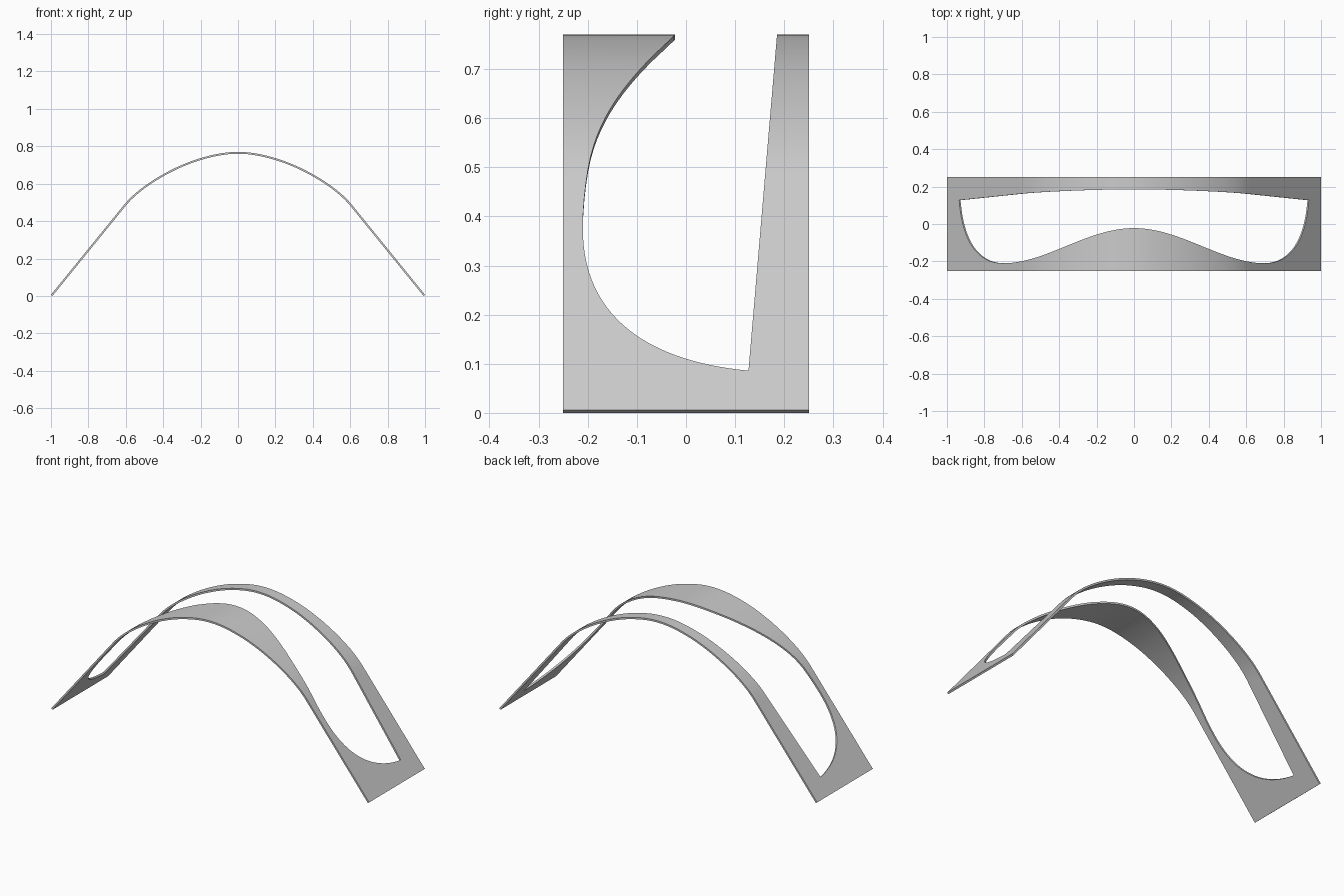
import bpy
import bmesh
import math

cube = bpy.data.objects.get("Cube")
if cube:
    bpy.data.objects.remove(cube, do_unlink=True)

HALF_DEPTH = 0.25
THICKNESS = 0.01
STEPS = 28


def bezier(p, t):
    """Point on a cubic curve with four control points."""
    s = 1 - t
    w = (s ** 3, 3 * s * s * t, 3 * s * t * t, t ** 3)
    return tuple(sum(k * q[i] for k, q in zip(w, p)) for i in range(2))


# Arch profile (x, z), from the crown out to the straight leg
ARCH = [
    [(0, 0.77), (0.07, 0.77), (0.13, 0.757), (0.2, 0.737)],
    [(0.2, 0.737), (0.35, 0.692), (0.53, 0.587), (0.61, 0.486)],
    [(0.61, 0.486), (0.74, 0.326), (0.87, 0.166), (1, 0.006)],
]
# Front edge of the opening (x, y), from the crown out to its corner
OPENING = [
    [(0, -0.022), (0.25, -0.022), (0.47, -0.21), (0.7, -0.21)],
    [(0.7, -0.21), (0.85, -0.21), (0.92, -0.07), (0.935, 0.127)],
]


def arch_height(x):
    seg = next((s for s in ARCH if x <= s[3][0]), ARCH[-1])
    lo, hi = 0.0, 1.0
    for _ in range(40):
        mid = (lo + hi) / 2
        if bezier(seg, mid)[0] < x:
            lo = mid
        else:
            hi = mid
    return bezier(seg, lo)[1]


def back_edge(z):
    """The back edge of the opening leans inward toward the feet."""
    return 0.127 + (z - 0.084) * 0.085


# Cross rows of the half sheet: outer front, opening front, opening back, outer back
rows = [bezier(seg, i / STEPS) for seg in OPENING for i in range(STEPS)]
rows.append(OPENING[-1][3])

bm = bmesh.new()
grid = []
for x, y in rows:
    z = arch_height(x)
    ys = (-HALF_DEPTH, y, max(y, back_edge(z)), HALF_DEPTH)
    grid.append([bm.verts.new((x, v, z)) for v in ys])
corner = OPENING[-1][3][1]
foot = [bm.verts.new((1, v, arch_height(1)))
        for v in (-HALF_DEPTH, corner, corner, HALF_DEPTH)]
grid.append(foot)

# Front and back bands, joined at the foot
for a, b in zip(grid, grid[1:]):
    for c in (0, 2):
        bm.faces.new((a[c], b[c], b[c + 1], a[c + 1]))
bmesh.ops.remove_doubles(bm, verts=bm.verts, dist=0.0008)
for f in bm.faces:
    f.smooth = True

mesh = bpy.data.meshes.new("arched_sheet")
bm.to_mesh(mesh)
bm.free()
sheet = bpy.data.objects.new("arched_sheet", mesh)
bpy.context.collection.objects.link(sheet)

# Plain grey finish
grey = bpy.data.materials.new("plain_grey")
grey.use_nodes = True
colour = (0.6, 0.6, 0.6, 1)
grey.diffuse_color = colour
grey.node_tree.nodes["Principled BSDF"].inputs["Base Color"].default_value = colour
mesh.materials.append(grey)

# Mirror to the other leg, then give the sheet its thickness
mirror = sheet.modifiers.new("mirror", "MIRROR")
mirror.use_clip = True
solid = sheet.modifiers.new("thickness", "SOLIDIFY")
solid.thickness = THICKNESS
solid.offset = -1

bpy.context.view_layer.objects.active = sheet
sheet.select_set(True)
for name in ("mirror", "thickness"):
    bpy.ops.object.modifier_apply(modifier=name)
bpy.ops.object.shade_smooth_by_angle(angle=math.radians(30))
